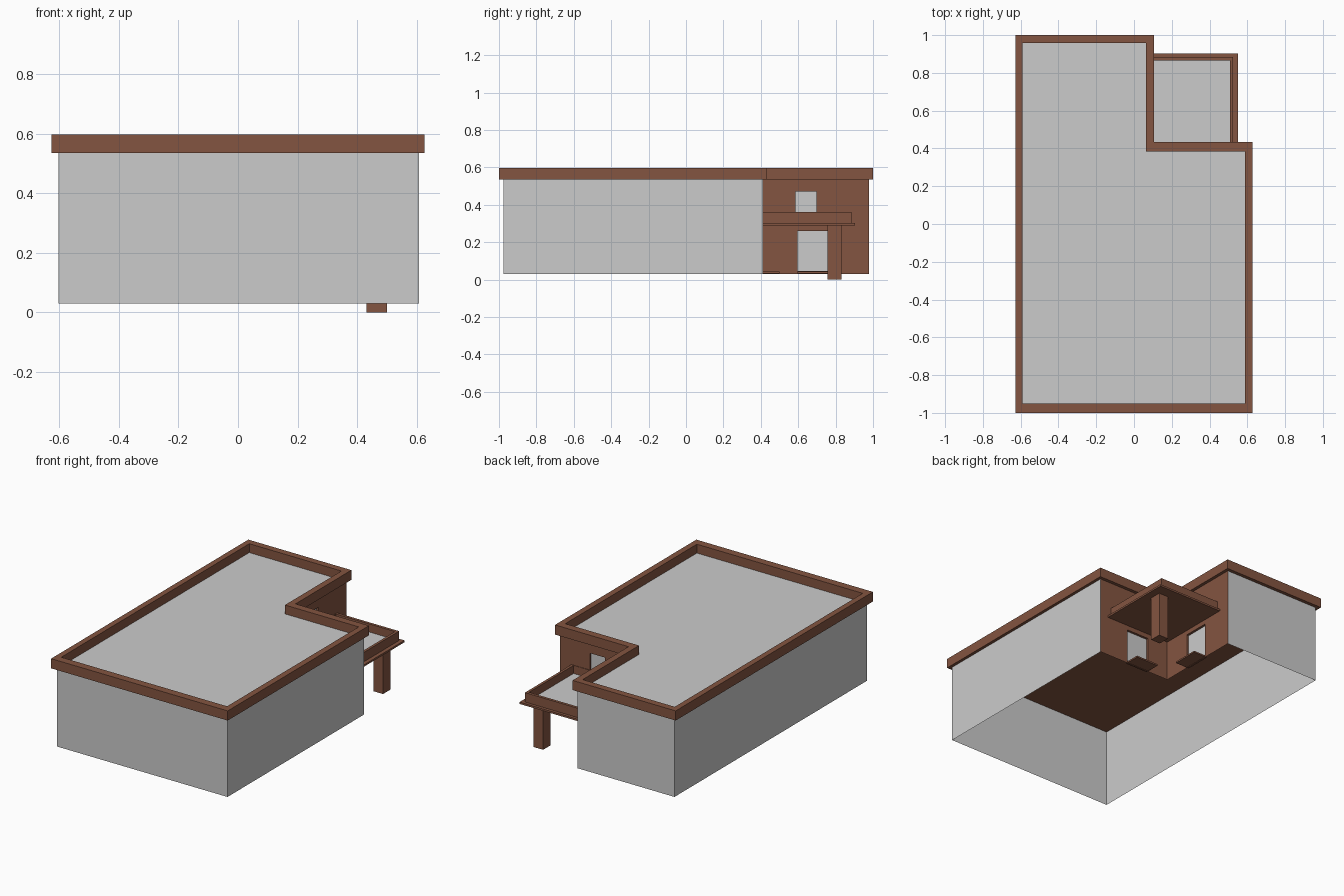
import bpy, bmesh
from mathutils import Vector

cube = bpy.data.objects.get("Cube")
if cube:
    bpy.data.objects.remove(cube, do_unlink=True)


def material(name, rgb):
    m = bpy.data.materials.new(name)
    m.use_nodes = True
    m.diffuse_color = (*rgb, 1)
    m.node_tree.nodes["Principled BSDF"].inputs["Base Color"].default_value = (*rgb, 1)
    return m


BROWN = material("brown", (0.23, 0.09, 0.052))
GREY = material("grey", (0.6, 0.6, 0.6))


def finish(bm, name, *mats):
    mesh = bpy.data.meshes.new(name)
    bm.to_mesh(mesh)
    bm.free()
    for m in mats:
        mesh.materials.append(m)
    ob = bpy.data.objects.new(name, mesh)
    bpy.context.collection.objects.link(ob)
    return ob


def box(name, lo, hi, mat):
    bm = bmesh.new()
    bmesh.ops.create_cube(bm, size=1)
    lo, hi = Vector(lo), Vector(hi)
    for v in bm.verts:
        v.co = (lo + hi) / 2 + v.co * (hi - lo)
    return finish(bm, name, mat)


def l_shape(x0, y0, x1, y1, nx, ny):
    """Rectangle with its back left corner notched at nx, ny."""
    return [(x0, y0), (x1, y0), (x1, ny), (nx, ny), (nx, y1), (x0, y1)]


def tray(name, outer, inner, bottom, floor, top):
    """Brown slab with a raised rim around a grey floor."""
    bm = bmesh.new()
    loops = [[bm.verts.new((x, y, z)) for x, y in pts] for pts, z in
             ((outer, bottom), (outer, top), (inner, top), (inner, floor))]
    n = len(outer)
    for a, b in zip(loops, loops[1:]):
        for i in range(n):
            j = (i + 1) % n
            bm.faces.new((a[i], a[j], b[j], b[i]))
    bm.faces.new(loops[0][::-1])
    bm.faces.new(loops[-1]).material_index = 1
    return finish(bm, name, BROWN, GREY)


def entry_wall(name, origin, along, normal, length, openings):
    """Brown wall with recessed grey panels; openings are (u0, u1, z0, z1)."""
    along, normal = Vector(along), Vector(normal)
    us = sorted({0, length, *(u for o in openings for u in o[:2])})
    zs = sorted({BASE, EAVE, *(z for o in openings for z in o[2:])})
    bm = bmesh.new()
    grid = [[bm.verts.new(Vector(origin) + along * u + Vector((0, 0, z))) for z in zs] for u in us]
    panels = []
    for i in range(len(us) - 1):
        for k in range(len(zs) - 1):
            f = bm.faces.new((grid[i][k], grid[i + 1][k], grid[i + 1][k + 1], grid[i][k + 1]))
            f.normal_update()
            if f.normal.dot(normal) < 0:
                f.normal_flip()
            u, z = (us[i] + us[i + 1]) / 2, (zs[k] + zs[k + 1]) / 2
            if any(a < u < b and c < z < d for a, b, c, d in openings):
                panels.append(f)
    region = bmesh.ops.extrude_face_region(bm, geom=panels)["geom"]
    bmesh.ops.delete(bm, geom=panels, context="FACES_ONLY")
    for g in region:
        if isinstance(g, bmesh.types.BMVert):
            g.co -= normal * RECESS
        elif isinstance(g, bmesh.types.BMFace):
            g.material_index = 1
    return finish(bm, name, BROWN, GREY)


BASE, EAVE, RECESS = 0.03, 0.537, 0.015
NX, NY = 0.085, 0.412

# Plain outer walls, open underneath
bm = bmesh.new()
plan = l_shape(-0.603, -0.975, 0.608, 0.978, NX, NY)
path = plan[4:] + plan[:3]
pairs = [[bm.verts.new((x, y, z)) for z in (BASE, EAVE)] for x, y in path]
for a, b in zip(pairs, pairs[1:]):
    bm.faces.new((a[0], b[0], b[1], a[1]))
finish(bm, "outer_walls", GREY)

# Entry walls inside the notch, each with a door and a window
entry_wall("side_entry_wall", (NX, NY, 0), (0, 1, 0), (1, 0, 0), 0.978 - NY,
           [(0.183, 0.353, 0.045, 0.26), (0.173, 0.285, 0.36, 0.47)])
entry_wall("back_entry_wall", (NX, NY, 0), (1, 0, 0), (0, 1, 0), 0.608 - NX,
           [(0.15, 0.31, 0.045, 0.26), (0.2, 0.31, 0.36, 0.47)])

# Door steps
box("side_door_step", (NX - RECESS, 0.595, 0.033), (NX + 0.085, 0.765, 0.043), BROWN)
box("back_door_step", (0.235, NY - RECESS, 0.033), (0.395, 0.5, 0.043), BROWN)

# Main roof with parapet
tray("main_roof", l_shape(-0.627, -1, 0.627, 1, 0.105, 0.433),
     l_shape(-0.59, -0.95, 0.588, 0.957, 0.064, 0.385), 0.535, 0.54, 0.597)

# Porch canopy: thin plate, rimmed roof and a square post
box("canopy_plate", (NX, NY, 0.29), (0.55, 0.903, 0.302), BROWN)
tray("canopy_roof",
     [(NX, NY), (0.525, NY), (0.525, 0.884), (NX, 0.884)],
     [(NX + 0.003, NY + 0.003), (0.508, NY + 0.003), (0.508, 0.866), (NX + 0.003, 0.866)],
     0.3, 0.31, 0.362)
box("canopy_post", (0.432, 0.757, 0), (0.5, 0.832, 0.292), BROWN)
